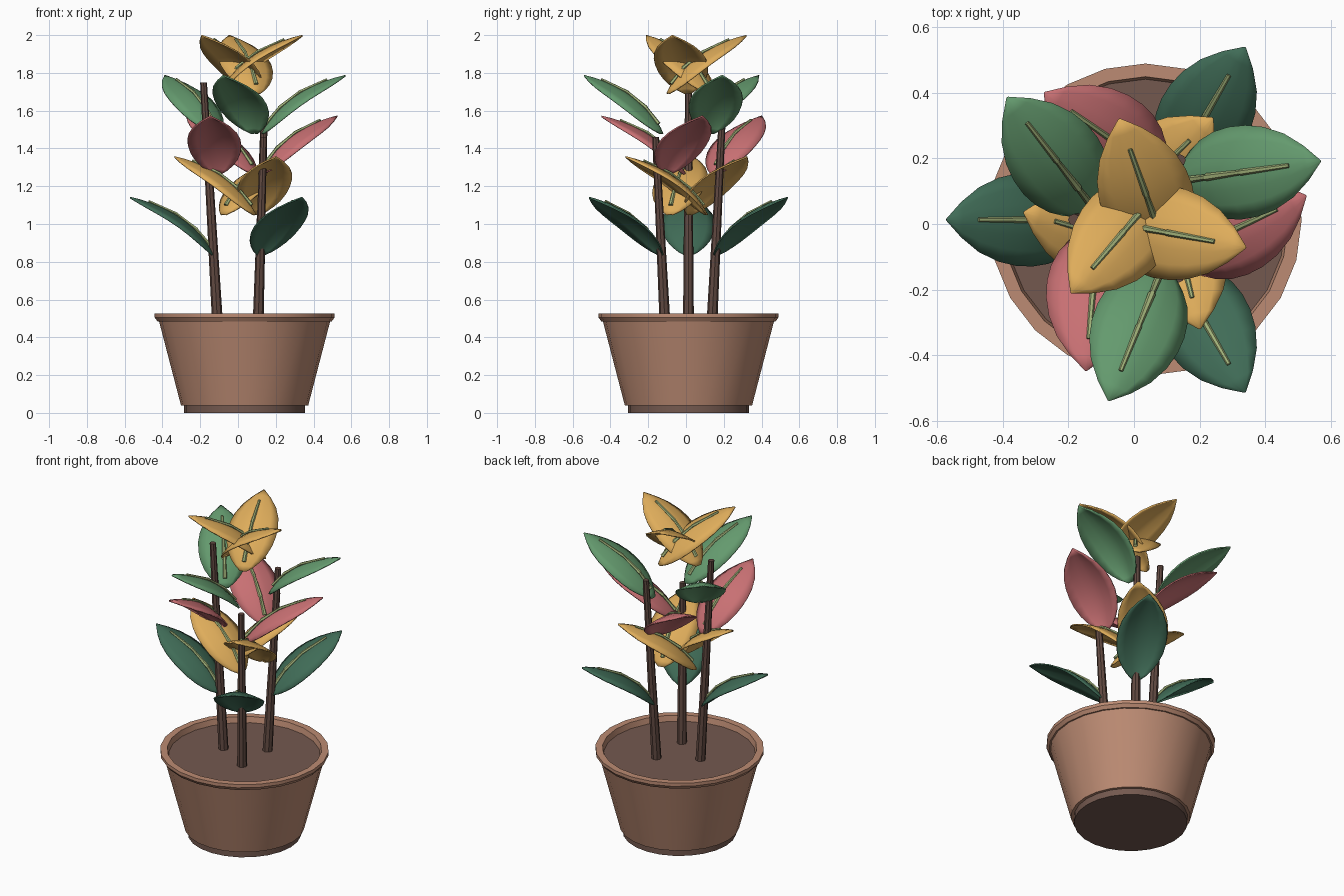
import bpy, bmesh
from math import radians, cos, sin, pi
from mathutils import Vector

cube = bpy.data.objects.get("Cube")
if cube:
    bpy.data.objects.remove(cube, do_unlink=True)

CENTER = Vector((0.035, 0.013, 0))


def material(name, r, g, b):
    """Flat material from an sRGB colour given in 0-255."""
    def lin(c):
        return ((c / 255 + 0.055) / 1.055) ** 2.4
    col = (lin(r), lin(g), lin(b), 1)
    m = bpy.data.materials.new(name)
    m.use_nodes = True
    m.diffuse_color = col
    bsdf = next(n for n in m.node_tree.nodes if n.type == 'BSDF_PRINCIPLED')
    bsdf.inputs["Base Color"].default_value = col
    return m


CLAY = material("clay", 188, 139, 115)
EARTH = material("earth brown", 116, 89, 79)
BARK = material("bark brown", 98, 74, 66)
VEIN = material("vein olive", 160, 176, 120)
DARK_GREEN = material("dark green", 64, 108, 87)
GREEN = material("leaf green", 100, 154, 110)
PINK = material("leaf pink", 200, 112, 115)
YELLOW = material("leaf yellow", 223, 173, 91)


def finish(name, bm, mat, angle):
    bmesh.ops.recalc_face_normals(bm, faces=bm.faces)
    mesh = bpy.data.meshes.new(name)
    bm.to_mesh(mesh)
    bm.free()
    mesh.materials.append(mat)
    ob = bpy.data.objects.new(name, mesh)
    bpy.context.collection.objects.link(ob)
    bpy.ops.object.select_all(action='DESELECT')
    ob.select_set(True)
    bpy.context.view_layer.objects.active = ob
    bpy.ops.object.shade_smooth_by_angle(angle=radians(angle))
    return ob


def loft(name, rings, mat, angle=30):
    """Skin a list of equally long point rings and cap both ends."""
    bm = bmesh.new()
    rows = [[bm.verts.new(p) for p in ring] for ring in rings]
    n = len(rows[0])
    for a, b in zip(rows, rows[1:]):
        for i in range(n):
            j = (i + 1) % n
            bm.faces.new((a[i], a[j], b[j], b[i]))
    bm.faces.new(rows[0])
    bm.faces.new(rows[-1])
    return finish(name, bm, mat, angle)


def circle(center, radius, sides, u=Vector((1, 0, 0)), v=Vector((0, 1, 0))):
    return [center + radius * (cos(2 * pi * i / sides) * u + sin(2 * pi * i / sides) * v)
            for i in range(sides)]


def lathe(name, profile, mat, sides=24):
    return loft(name, [circle(CENTER + Vector((0, 0, z)), r, sides) for r, z in profile], mat)


# Pot: foot, wall with chamfered rim, soil
lathe("pot_foot", [(0.32, 0), (0.32, 0.05)], EARTH)
lathe("pot_wall", [(0.32, 0.04), (0.337, 0.04), (0.453, 0.485), (0.462, 0.485), (0.476, 0.505),
                   (0.476, 0.525), (0.436, 0.525), (0.425, 0.475)], CLAY)
lathe("soil", [(0.41, 0.46), (0.43, 0.49)], EARTH)


# Stems leaning outwards
def polar(radius, degrees, z):
    a = radians(degrees)
    return CENTER + Vector((radius * cos(a), radius * sin(a), z))


for name, deg, top in (("stem_right", 180, 1.75), ("stem_back", 60, 1.61), ("stem_front", -60, 1.46)):
    reach = 0.142 + 0.058 * (top - 0.45)
    loft(name, [circle(polar(0.142, deg, 0.45), 0.029, 8),
                circle(polar(reach, deg, top), 0.018, 8)], BARK)


# Leaves: strongly arched midrib, gently drooping edges, pointed tip, rounded base
CTRL, TIP = Vector((0.13, 0.235)), Vector((0.445, 0.305))
WIDTHS = ((0, 0.018), (0.06, 0.056), (0.13, 0.086), (0.22, 0.113), (0.34, 0.133), (0.46, 0.141),
          (0.58, 0.139), (0.7, 0.126), (0.82, 0.097), (0.92, 0.053), (1, 0.002))


def midrib(t):
    """Point and upward normal on the leaf arch, as (outward, up)."""
    p = 2 * t * (1 - t) * CTRL + t * t * TIP
    d = (2 * (1 - t) * CTRL + 2 * t * (TIP - CTRL)).normalized()
    return p, Vector((-d.y, d.x))


def leaf(name, tip, heading, mat):
    out = Vector((cos(heading), sin(heading), 0))
    side = Vector((-out.y, out.x, 0))
    up = Vector((0, 0, 1))
    base = tip - out * TIP.x - up * TIP.y

    def place(q, lateral=0):
        return base + out * q.x + up * q.y + side * lateral

    # Blade
    bm = bmesh.new()
    rows = []
    for t, w in WIDTHS:
        p, n = midrib(t)
        rows.append([bm.verts.new(place(p - n * 0.3 * w * abs(s) ** 1.5, s * w))
                     for s in (-1, -0.67, -0.33, 0, 0.33, 0.67, 1)])
    for a, b in zip(rows, rows[1:]):
        for i in range(len(a) - 1):
            bm.faces.new((a[i], a[i + 1], b[i + 1], b[i]))
    blade = finish(name, bm, mat, 50)
    thick = blade.modifiers.new("thickness", 'SOLIDIFY')
    thick.thickness = 0.008
    thick.offset = 0

    # Vein in stepped tapering segments
    rings = []
    for t, r in ((0.1, 0.012), (0.3, 0.009), (0.31, 0.012), (0.55, 0.008), (0.56, 0.01), (0.84, 0.007)):
        p, n = midrib(t)
        rings.append(circle(place(p + n * 0.008), r, 6, side, out * n.x + up * n.y))
    loft(name + "_vein", rings, VEIN)


# Tiers of three: tip radius, tip angle, heading, tip height
TIERS = (("bottom_leaf", 0.607, 60, 60, 1.14, DARK_GREEN),
         ("low_leaf", 0.372, 56.5, 44, 1.355, YELLOW),
         ("middle_leaf", 0.495, 8.5, 25, 1.57, PINK),
         ("high_leaf", 0.563, 18.5, 8, 1.785, GREEN),
         ("top_leaf", 0.318, -15.4, -10.5, 1.997, YELLOW))
for name, radius, angle, heading, height, mat in TIERS:
    for k in range(3):
        leaf(f"{name}_{k + 1}", polar(radius, angle + 120 * k, height),
             radians(heading + 120 * k), mat)
